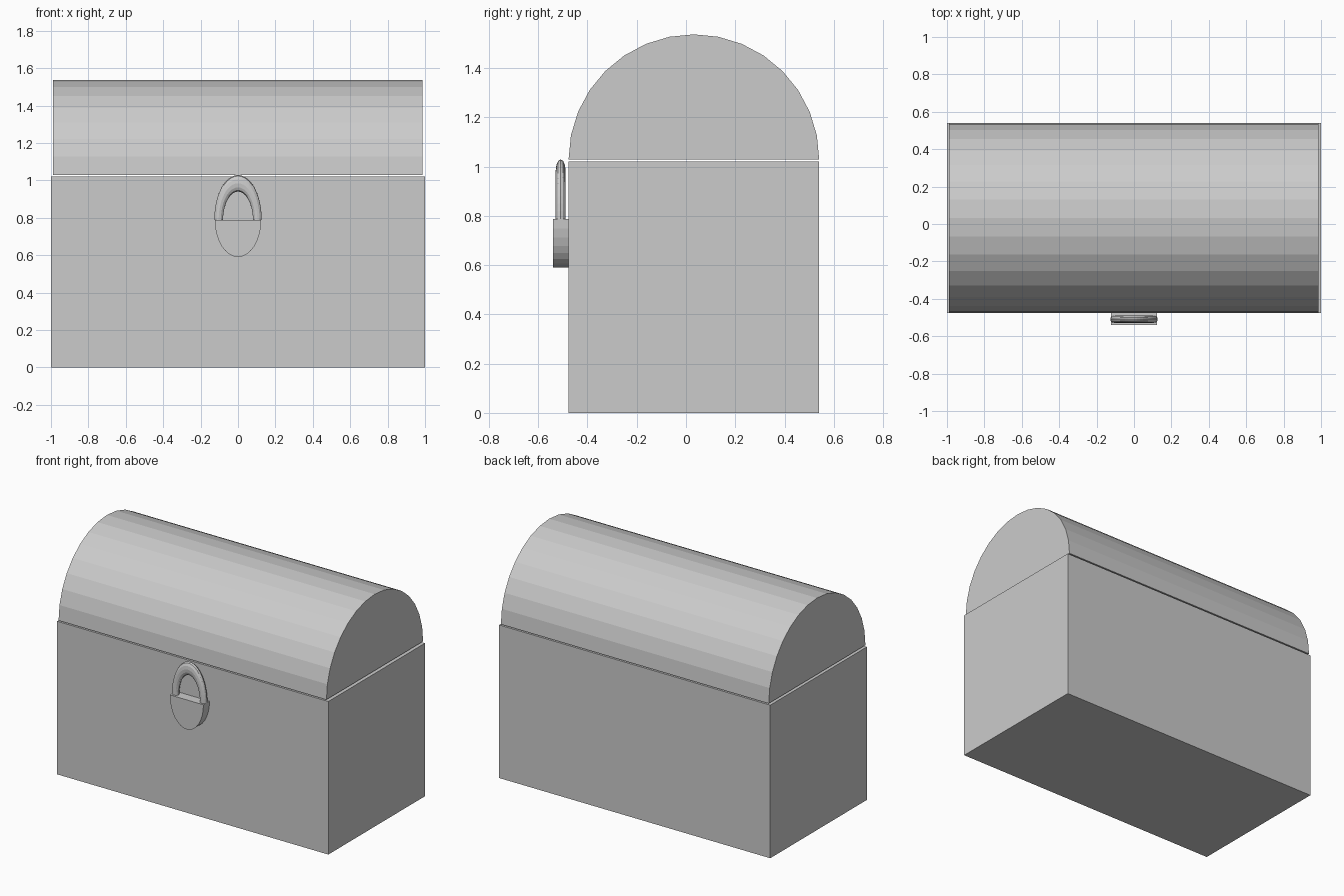
import bpy, bmesh
from math import sin, cos, pi
from mathutils import Vector

if "Cube" in bpy.data.objects:
    bpy.data.objects.remove(bpy.data.objects["Cube"])


def finish(name, bm):
    bmesh.ops.recalc_face_normals(bm, faces=bm.faces[:])
    mesh = bpy.data.meshes.new(name)
    bm.to_mesh(mesh)
    bm.free()
    obj = bpy.data.objects.new(name, mesh)
    bpy.context.collection.objects.link(obj)
    return obj


def prism(name, profile, direction):
    """Extrude a closed outline along a vector."""
    bm = bmesh.new()
    face = bm.faces.new([bm.verts.new(p) for p in profile])
    ext = bmesh.ops.extrude_face_region(bm, geom=[face], use_keep_orig=True)
    moved = [g for g in ext["geom"] if isinstance(g, bmesh.types.BMVert)]
    bmesh.ops.translate(bm, verts=moved, vec=Vector(direction))
    return finish(name, bm)


FRONT, BACK = -0.477, 0.541
MID, RADIUS = (FRONT + BACK) / 2, (BACK - FRONT) / 2
ARC = [pi * i / 16 for i in range(17)]

# chest body
prism("chest_body", [(-1, FRONT, 0), (1, FRONT, 0), (1, BACK, 0), (-1, BACK, 0)],
      (0, 0, 1.02))

# half-round lid, floating just above the body
prism("lid", [(-0.989, MID + RADIUS * cos(a), 1.028 + RADIUS * sin(a)) for a in ARC],
      (1.975, 0, 0))

# half-oval padlock body
LOCK_Z = 0.788
prism("padlock_body", [(0.124 * cos(a), FRONT, LOCK_Z - 0.197 * sin(a)) for a in ARC],
      (0, -0.064, 0))

# padlock shackle: half a ring stretched upward
bm = bmesh.new()
SIDES = 12
rings = []
for i in range(25):
    a = pi * i / 24
    ring = []
    for j in range(SIDES):
        t = 2 * pi * j / SIDES
        r = 0.1035 + 0.0235 * cos(t)
        ring.append(bm.verts.new((r * cos(a), -0.509 + 0.02 * sin(t),
                                  LOCK_Z + 1.9 * r * sin(a))))
    rings.append(ring)
for r0, r1 in zip(rings, rings[1:]):
    for j in range(SIDES):
        k = (j + 1) % SIDES
        bm.faces.new((r0[j], r0[k], r1[k], r1[j]))
bm.faces.new(rings[0])
bm.faces.new(rings[-1])
finish("padlock_shackle", bm)
